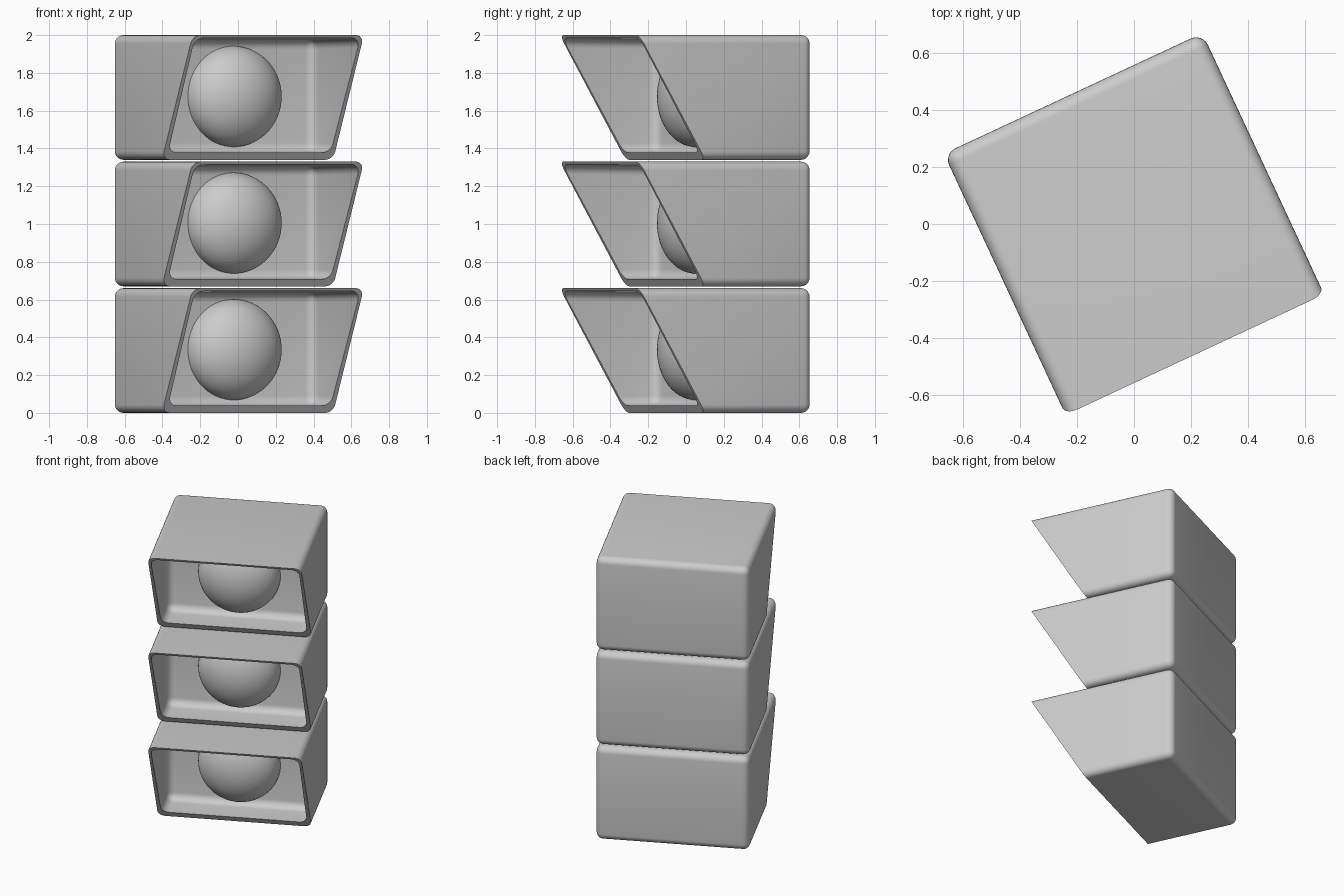
import bpy, bmesh, math
from mathutils import Matrix

if "Cube" in bpy.data.objects:
    bpy.data.objects.remove(bpy.data.objects["Cube"], do_unlink=True)

HEIGHT, PITCH, TURN = 0.66, 0.67, math.radians(25)

grey = bpy.data.materials.new("light_grey")
grey.use_nodes = True
grey.diffuse_color = (0.6, 0.6, 0.6, 1)
grey.node_tree.nodes["Principled BSDF"].inputs["Base Color"].default_value = (0.6, 0.6, 0.6, 1)


def add_object(name, mesh):
    obj = bpy.data.objects.new(name, mesh)
    bpy.context.scene.collection.objects.link(obj)
    return obj


def block(name, front, back, radius=0):
    """Six-sided block between two end sections (y low, y high, half width, z low, z high)."""
    bm = bmesh.new()
    rings = []
    for y_low, y_high, w, low, high in (front, back):
        rings.append([bm.verts.new(p) for p in
                      ((-w, y_low, low), (w, y_low, low), (w, y_high, high), (-w, y_high, high))])
    a, b = rings
    bm.faces.new(a)
    bm.faces.new(b[::-1])
    for i in range(4):
        j = (i + 1) % 4
        bm.faces.new((a[j], a[i], b[i], b[j]))
    bmesh.ops.recalc_face_normals(bm, faces=bm.faces)
    if radius:
        bmesh.ops.bevel(bm, geom=bm.edges[:], offset=radius, segments=6,
                        profile=0.5, affect='EDGES')
    mesh = bpy.data.meshes.new(name)
    bm.to_mesh(mesh)
    bm.free()
    return add_object(name, mesh)


def smooth(mesh):
    mesh.shade_smooth()
    mesh.set_sharp_from_angle(angle=math.radians(30))
    mesh.materials.clear()
    mesh.materials.append(grey)


# Rounded shell, with a tapering cavity and a slanted front
shell = block("shell", (-0.75, -0.75, 0.5, 0, HEIGHT), (0.505, 0.505, 0.5, 0, HEIGHT), 0.045)
cavity = block("cavity_cutter", (-0.9, -0.9, 0.493, 0.03, 0.652),
               (0.055, 0.055, 0.47, 0.04, 0.635), 0.05)
slope = 0.385 / HEIGHT
slant = block("slant_cutter", (-2, -2, 1, -0.2, 0.9),
              (-0.12 + 0.2 * slope, -0.12 - 0.9 * slope, 1, -0.2, 0.9))
for cutter in (cavity, slant):
    cutter.hide_render = True
    mod = shell.modifiers.new("cut", 'BOOLEAN')
    mod.operation, mod.solver, mod.object = 'DIFFERENCE', 'EXACT', cutter
bpy.context.view_layer.update()
housing = bpy.data.meshes.new_from_object(
    shell.evaluated_get(bpy.context.evaluated_depsgraph_get()))
for helper in (shell, cavity, slant):
    bpy.data.objects.remove(helper, do_unlink=True)
smooth(housing)

# Flattened round lamp, half sunk into the back of the cavity
bm = bmesh.new()
bmesh.ops.create_uvsphere(bm, u_segments=64, v_segments=32, radius=0.267,
                          matrix=Matrix.Diagonal((1, 0.7, 1, 1)))
lamp = bpy.data.meshes.new("lamp")
bm.to_mesh(lamp)
bm.free()
smooth(lamp)

# Stack of three housings with their lamps
turn = Matrix.Rotation(TURN, 4, 'Z')
for i, level in enumerate(("bottom", "middle", "top")):
    z = i * PITCH
    add_object(level + "_housing", housing).matrix_world = turn @ Matrix.Translation((0, 0, z))
    add_object(level + "_lamp", lamp).matrix_world = turn @ Matrix.Translation((0, 0.055, z + 0.335))
